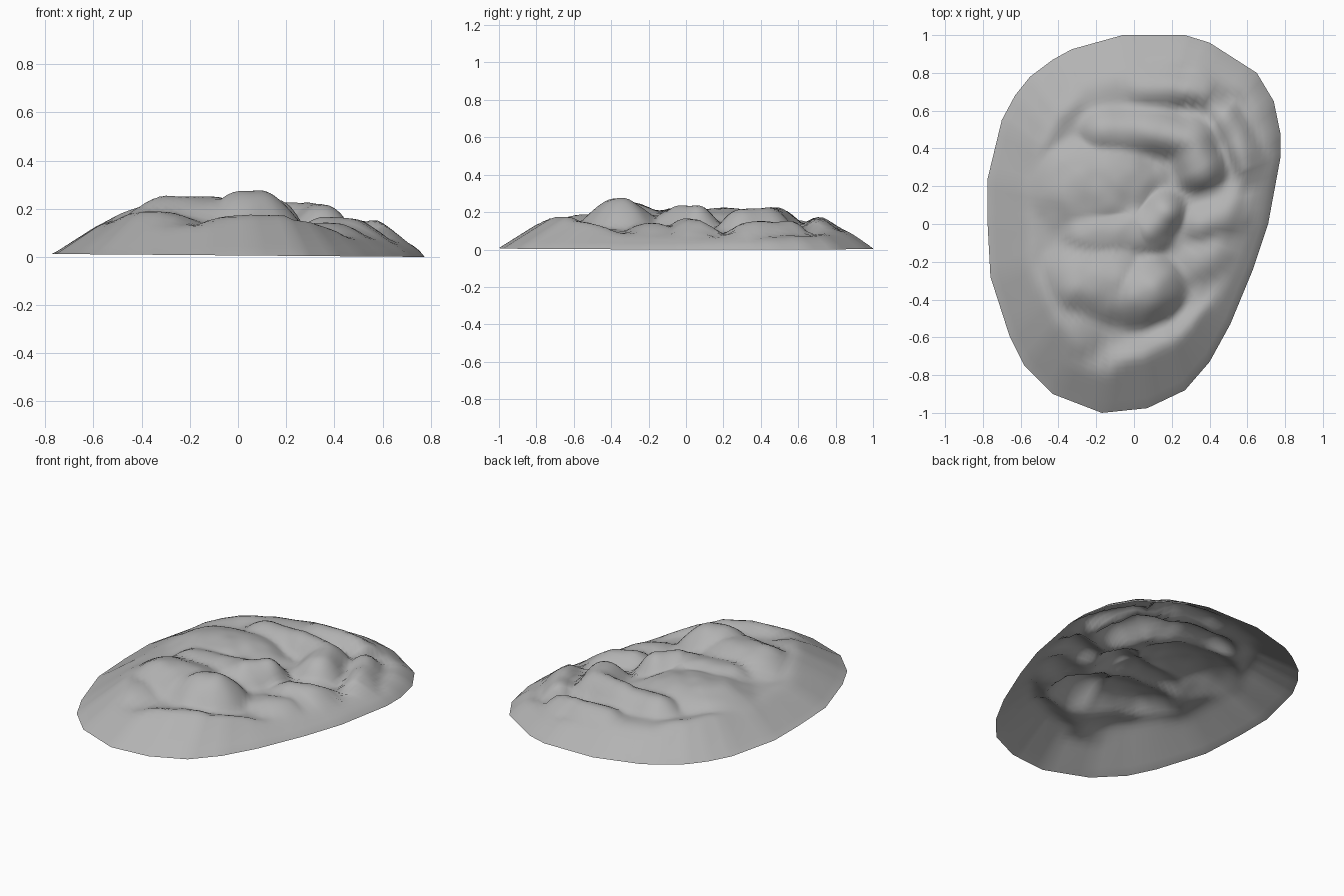
import bpy
import bmesh
from math import exp
from mathutils import Vector, noise

cube = bpy.data.objects.get("Cube")
if cube:
    bpy.data.objects.remove(cube, do_unlink=True)

# Rim outline, counter-clockwise from the back
RIM = [(-.06, 1), (-.33, .925), (-.43, .87), (-.55, .78), (-.63, .68), (-.7, .55),
       (-.775, .24), (-.775, 0), (-.76, -.28), (-.66, -.59), (-.58, -.75), (-.43, -.9),
       (-.17, -1), (.07, -.975), (.27, -.88), (.4, -.73), (.51, -.53), (.63, -.24),
       (.71, 0), (.775, .35), (.775, .48), (.74, .65), (.65, .8), (.4, .96), (.27, 1)]
CENTRE = Vector((0, .04))
SPLIT, RINGS = 4, 36

# Ridges: start x, y, end x, y, reach, crest height
RIDGES = [(-.28, -.31, -.12, -.32, .24, .252), (.03, -.37, .08, -.35, .21, .278),
          (-.25, -.06, .08, -.03, .15, .222), (.08, -.03, .16, .06, .13, .235),
          (-.3, .2, -.14, .22, .27, .222), (-.16, .49, .08, .49, .14, .215),
          (.08, .49, .3, .44, .14, .225), (.3, .44, .35, .3, .16, .22),
          (.05, .72, .36, .71, .11, .172), (-.53, .38, -.4, .62, .13, .16),
          (.48, .56, .61, .32, .11, .15), (-.02, -.76, .17, -.66, .16, .18),
          (.17, -.66, .45, -.53, .16, .16), (.36, 0, .52, .05, .13, .165),
          (.34, -.2, .42, -.16, .13, .14), (-.6, 0, -.57, -.1, .12, .14),
          (-.42, -.42, -.34, -.54, .22, .19)]


def ridge_height(p, floor):
    best = floor
    for x1, y1, x2, y2, reach, crest in RIDGES:
        a, b = Vector((x1, y1)), Vector((x2, y2))
        t = min(1, max(0, (p - a).dot(b - a) / (b - a).length_squared))
        d = (p - a.lerp(b, t)).length / reach
        if d < 1:
            best = max(best, floor + (crest - floor) * (1 - d * d) ** 1.4)
    return best


def height(p, to_rim):
    # Sloping skirt that levels off into a rough plateau, lower on the left
    skirt = .008 + (.62 + .12 * max(0, p.x)) * to_rim
    swell = .045 * exp(-((p.x + .15) ** 2 + p.y ** 2) / .15)
    floor = .132 + swell - .1 * max(0, p.x)
    floor += .012 * noise.noise(Vector((p.x * 5, p.y * 5, 0)))
    top = ridge_height(p, floor) + .008 * noise.noise(Vector((p.x * 10, p.y * 10, 3)))
    k = .025
    blend = max(k - abs(skirt - top), 0) / k
    fade = min(1, to_rim / .1)
    return min(skirt, top) - fade * blend * blend * k / 4


rim = []
for i, start in enumerate(RIM):
    a, b = Vector(start), Vector(RIM[(i + 1) % len(RIM)])
    rim += [a.lerp(b, j / SPLIT) for j in range(SPLIT)]

# Open shell of rings around a centre point
bm = bmesh.new()
rings = []
for r in range(1, RINGS + 1):
    ring = []
    for edge in rim:
        p = CENTRE.lerp(edge, r / RINGS)
        to_rim = (edge - p).length
        ring.append(bm.verts.new((p.x, p.y, height(p, to_rim))))
    rings.append(ring)
middle = bm.verts.new((*CENTRE, height(CENTRE, 1)))
count = len(rim)
for i in range(count):
    j = (i + 1) % count
    bm.faces.new((middle, rings[0][i], rings[0][j]))
    for inner, outer in zip(rings, rings[1:]):
        bm.faces.new((inner[i], outer[i], outer[j], inner[j]))
# Rim rests on the ground at its lowest side
for v in rings[-1]:
    v.co.z = max(0, .006 - .008 * v.co.x)
for f in bm.faces:
    f.smooth = True

mesh = bpy.data.meshes.new("rock_mound")
bm.to_mesh(mesh)
bm.free()
mound = bpy.data.objects.new("rock_mound", mesh)
bpy.context.collection.objects.link(mound)

# Plain stone grey
stone = bpy.data.materials.new("stone_grey")
stone.use_nodes = True
GREY = (.45, .45, .45, 1)
stone.diffuse_color = GREY
stone.node_tree.nodes["Principled BSDF"].inputs["Base Color"].default_value = GREY
mesh.materials.append(stone)
